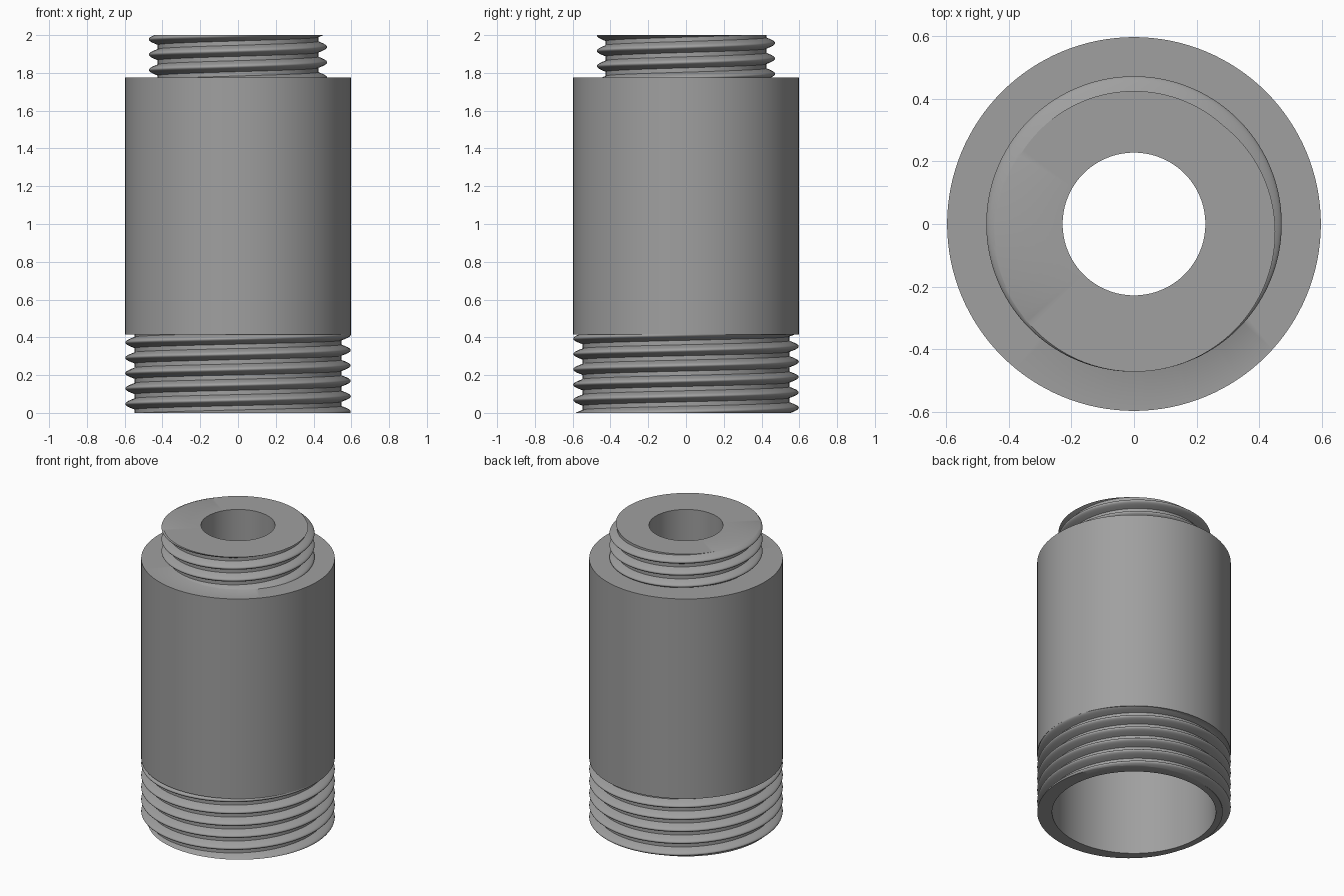
import bpy, bmesh, math

if "Cube" in bpy.data.objects:
    bpy.data.objects.remove(bpy.data.objects["Cube"])

SEG = 128            # segments around the axis
STEPS = 25           # rows per thread turn
PITCH = 0.0813
BODY_R, CAVITY_R, BORE_R = 0.597, 0.505, 0.228
LEDGE_Z, SHOULDER_Z, CAVITY_TOP, TOP_Z = 0.415, 1.775, 1.6, 2.0

metal = bpy.data.materials.new("grey metal")
metal.diffuse_color = (0.35, 0.35, 0.35, 1)
metal.use_nodes = True
metal.node_tree.nodes["Principled BSDF"].inputs["Base Color"].default_value = metal.diffuse_color


def sheet(name, column):
    """Skin a surface through columns of (radius, z) points around the axis."""
    bm = bmesh.new()
    cols = []
    for i in range(SEG + 1):
        a = 2 * math.pi * i / SEG
        cols.append([bm.verts.new((r * math.cos(a), r * math.sin(a), z))
                     for r, z in column(i / SEG)])
    for c, d in zip(cols, cols[1:]):
        for j in range(len(c) - 1):
            bm.faces.new((c[j], d[j], d[j + 1], c[j + 1]))
    bmesh.ops.remove_doubles(bm, verts=bm.verts, dist=1e-5)
    mesh = bpy.data.meshes.new(name)
    bm.to_mesh(mesh)
    bm.free()
    mesh.materials.append(metal)
    ob = bpy.data.objects.new(name, mesh)
    bpy.context.collection.objects.link(ob)
    bpy.ops.object.select_all(action='DESELECT')
    ob.select_set(True)
    bpy.context.view_layer.objects.active = ob
    bpy.ops.object.shade_smooth_by_angle(angle=math.radians(35))
    return ob


def lathe(name, profile):
    return sheet(name, lambda turn: profile)


def thread(name, root, crest, lo, hi, crest_z, lo_cap, hi_cap):
    """Right-handed thread cut flat at lo and hi, with a ring face at each end."""
    first = math.floor((lo - crest_z) / PITCH) - 2
    last = math.ceil((hi - crest_z) / PITCH) + 1

    def radius(z, turn):
        p = ((z - crest_z) / PITCH - turn) % 1
        p = min(p, 1 - p)                       # distance from the crest
        bump = math.cos(math.pi / 2 * p / 0.36) if p < 0.36 else 0
        return root + (crest - root) * bump

    def column(turn):
        pts = [(lo_cap, lo)]
        for k in range(first * STEPS, last * STEPS + 1):
            z = min(hi, max(lo, crest_z + PITCH * (turn + k / STEPS)))
            pts.append((radius(z, turn), z))
        return pts + [(hi_cap, hi)]

    return sheet(name, column)


# Plain outer barrel
lathe("body_wall", [(BODY_R, LEDGE_Z), (BODY_R, SHOULDER_Z)])

# Narrow bore at the top opening into the wide cavity below
lathe("bore_and_cavity", [(BORE_R, TOP_Z), (BORE_R, CAVITY_TOP),
                          (CAVITY_R, CAVITY_TOP), (CAVITY_R, 0)])

# Lower thread with the bottom rim and the ledge under the barrel
thread("lower_thread", 0.547, BODY_R, 0, LEDGE_Z, 0.332, CAVITY_R, BODY_R)

# Upper threaded neck with the shoulder and the top rim
thread("upper_thread", 0.425, 0.472, SHOULDER_Z, TOP_Z, 1.856, BODY_R, BORE_R)
